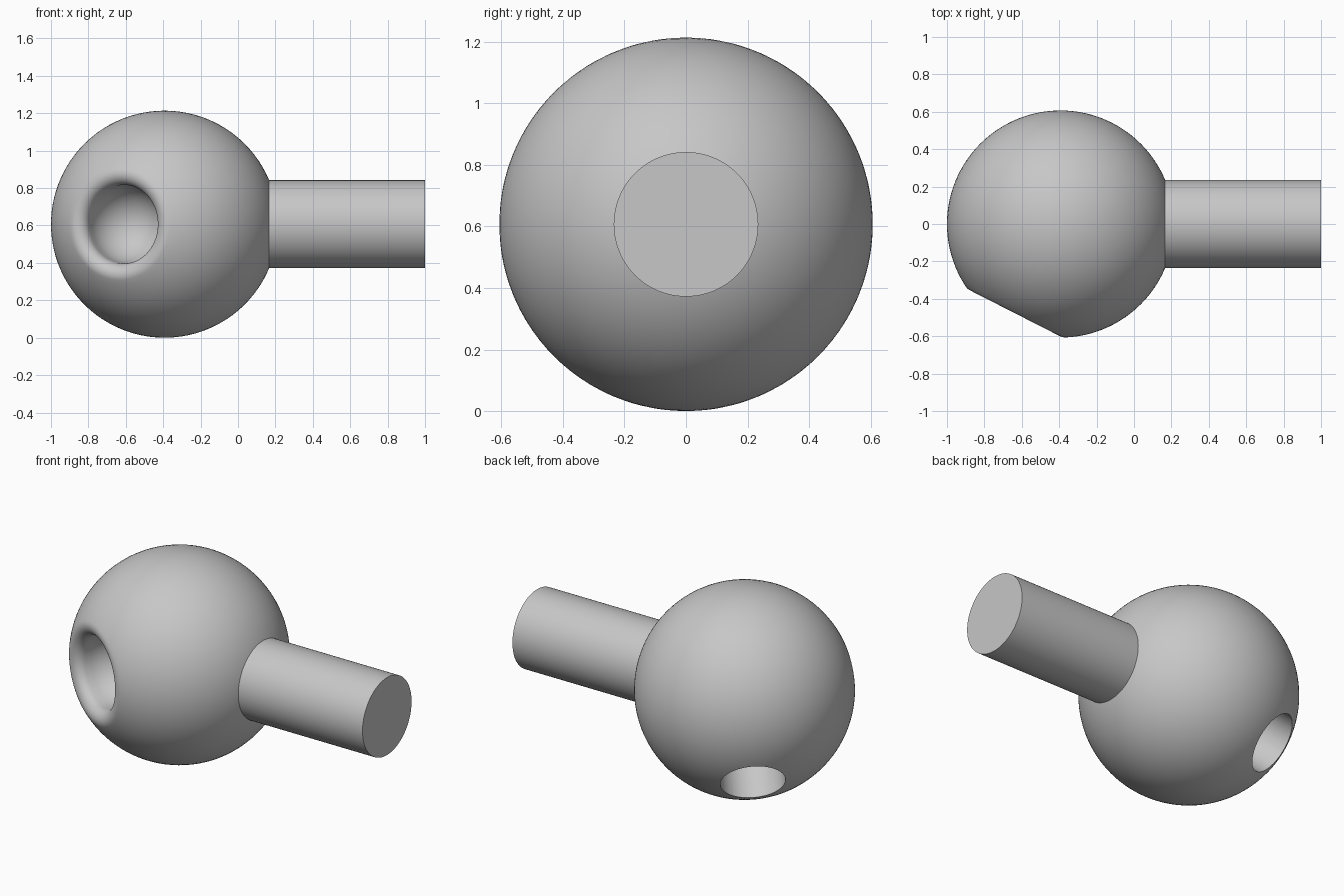
import bpy, bmesh
from math import sin, cos, pi, atan2, sqrt
from mathutils import Vector

cube = bpy.data.objects.get("Cube")
if cube:
    bpy.data.objects.remove(cube, do_unlink=True)

BALL_R, BORE_R, FILLET, HOLE_R, SHAFT_R = 0.607, 0.21, 0.06, 0.18, 0.235
CENTRE = Vector((-0.393, 0, BALL_R))

grey = bpy.data.materials.new("plain_grey")
grey.use_nodes = True
grey.diffuse_color = (0.57, 0.57, 0.57, 1)
grey.node_tree.nodes["Principled BSDF"].inputs["Base Color"].default_value = grey.diffuse_color


def arc(r, t, radius, a0, a1, n):
    """Profile points (distance from axis, position along axis); angles start at the axis."""
    angles = [a0 + (a1 - a0) * i / n for i in range(n + 1)]
    return [(r + radius * sin(a), t + radius * cos(a)) for a in angles]


def lathe(name, profile, axis, steps=96):
    """Revolve a profile about an axis through the ball centre."""
    bm = bmesh.new()
    verts = [bm.verts.new((r, 0, t)) for r, t in profile]
    edges = [bm.edges.new(pair) for pair in zip(verts, verts[1:])]
    bmesh.ops.spin(bm, geom=verts + edges, cent=(0, 0, 0), axis=(0, 0, 1),
                   angle=2 * pi, steps=steps)
    bmesh.ops.remove_doubles(bm, verts=bm.verts, dist=0.0001)
    bmesh.ops.recalc_face_normals(bm, faces=bm.faces)
    turn = Vector(axis).normalized().to_track_quat('Z', 'Y').to_matrix().to_4x4()
    bmesh.ops.transform(bm, matrix=turn, verts=bm.verts)
    bmesh.ops.translate(bm, vec=CENTRE, verts=bm.verts)
    mesh = bpy.data.meshes.new(name)
    bm.to_mesh(mesh)
    bm.free()
    mesh.materials.append(grey)
    obj = bpy.data.objects.new(name, mesh)
    bpy.context.collection.objects.link(obj)
    return obj


def activate(obj):
    bpy.ops.object.select_all(action='DESELECT')
    obj.select_set(True)
    bpy.context.view_layer.objects.active = obj


# Ball with a rounded-lip pocket at the front
ring = BORE_R + FILLET
lip = sqrt((BALL_R - FILLET) ** 2 - ring ** 2)
lip_angle = atan2(ring, lip)
profile = arc(0, 0, BALL_R, pi, lip_angle, 56)
profile += arc(ring, lip, FILLET, lip_angle, -pi / 2, 12)[1:]
profile += arc(0, 0.44, BORE_R, pi / 2, pi, 16)
ball = lathe("ball", profile, (-0.454, -0.891, 0))

# Sharp-edged hole low on the back
cutter_profile = arc(0, 0.28, HOLE_R, pi, pi / 2, 12) + [(HOLE_R, 0.8), (0, 0.8)]
cutter = lathe("hole_cutter", cutter_profile, (-0.524, 0.61, -0.597), 64)
cutter.hide_render = True
cut = ball.modifiers.new("hole", 'BOOLEAN')
cut.operation, cut.solver, cut.object = 'DIFFERENCE', 'EXACT', cutter
activate(ball)
bpy.ops.object.modifier_apply(modifier=cut.name)
bpy.data.objects.remove(cutter, do_unlink=True)

# Shaft on the left side
reach = 1 - CENTRE.x
shaft = lathe("shaft", [(0, 0.45), (SHAFT_R, 0.45), (SHAFT_R, reach), (0, reach)], (1, 0, 0))

for part in (ball, shaft):
    activate(part)
    bpy.ops.object.shade_smooth_by_angle(angle=pi / 6)
